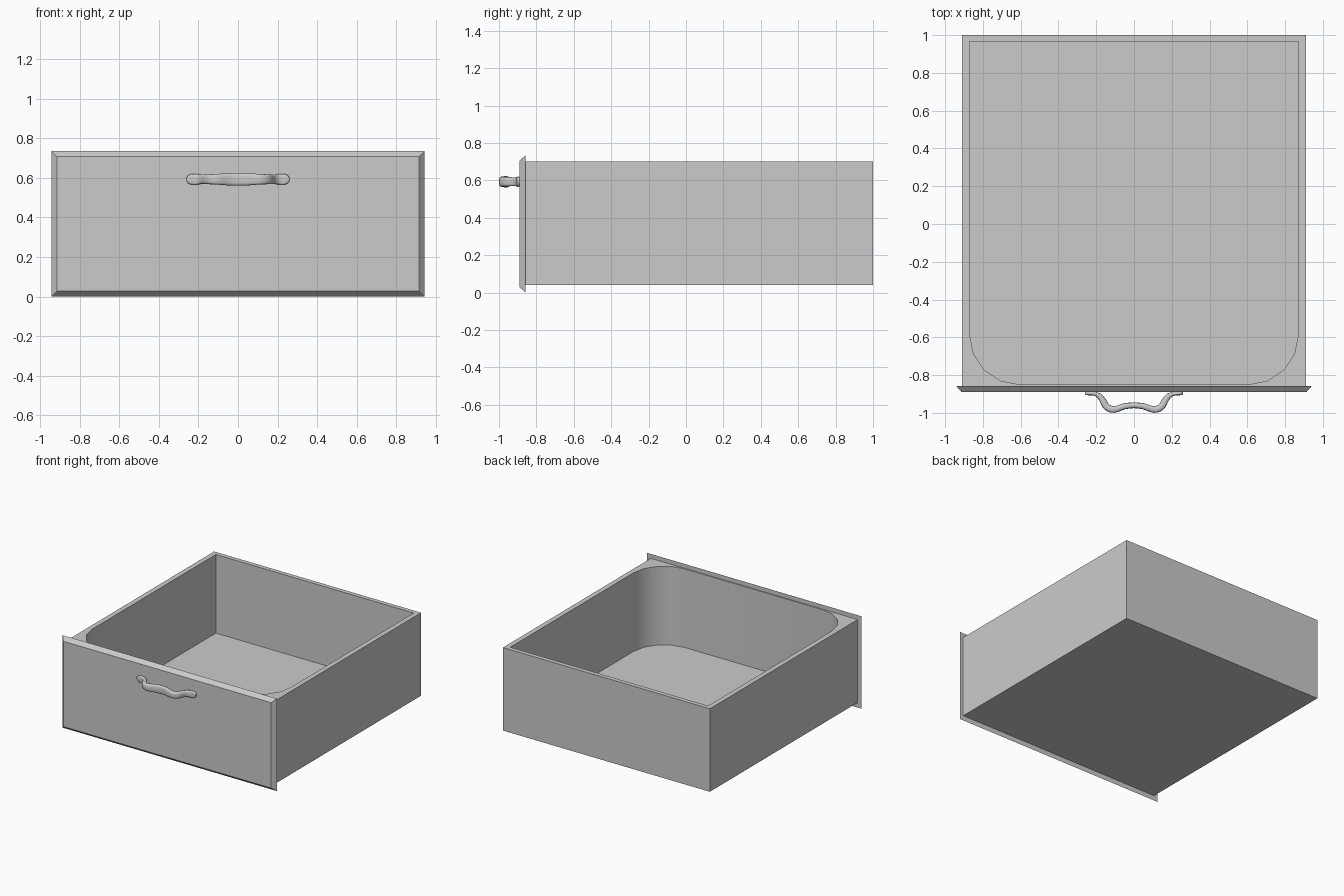
import bpy, bmesh, math
from mathutils import Vector

if "Cube" in bpy.data.objects:
    bpy.data.objects.remove(bpy.data.objects["Cube"])


def finish(bm, name, smooth=None):
    bmesh.ops.recalc_face_normals(bm, faces=bm.faces[:])
    me = bpy.data.meshes.new(name)
    bm.to_mesh(me)
    bm.free()
    ob = bpy.data.objects.new(name, me)
    bpy.context.collection.objects.link(ob)
    if smooth:
        bpy.ops.object.select_all(action='DESELECT')
        ob.select_set(True)
        bpy.context.view_layer.objects.active = ob
        bpy.ops.object.shade_smooth_by_angle(angle=math.radians(smooth))
    return ob


def ring(bm, pts):
    return [bm.verts.new(p) for p in pts]


def skin(bm, a, b):
    n = len(a)
    for i in range(n):
        bm.faces.new((a[i], a[(i + 1) % n], b[(i + 1) % n], b[i]))


def rect(hx, lo, hi):
    return [(-hx, lo), (hx, lo), (hx, hi), (-hx, hi)]


# Drawer box: square outside, rounded front corners inside
FRONT, Z0, Z1, FLOOR = -0.857, 0.04, 0.70, 0.075
outer = rect(0.91, FRONT, 1.0)
r = 0.265
arc = [(0.605 + r * math.sin(a), -0.585 - r * math.cos(a))
       for a in (math.radians(22.5 * i) for i in range(5))]
inner = arc + [(0.87, 0.965), (-0.87, 0.965)] + [(-x, y) for x, y in reversed(arc)]
bm = bmesh.new()
ob_, ot = (ring(bm, [(x, y, z) for x, y in outer]) for z in (Z0, Z1))
it, ib = (ring(bm, [(x, y, z) for x, y in inner]) for z in (Z1, FLOOR))
skin(bm, ob_, ot)
skin(bm, it, ib)
bm.faces.new(ob_)
bm.faces.new(ib)
rim = [bm.edges.get((l[i], l[i - 1])) for l in (ot, it) for i in range(len(l))]
bmesh.ops.triangle_fill(bm, edges=rim, use_beauty=True, normal=(0, 0, 1))
finish(bm, "drawer_box", 35)

# Front panel with chamfered border
bm = bmesh.new()
back = ring(bm, [(x, FRONT, z) for x, z in rect(0.942, 0.0, 0.735)])
face = ring(bm, [(x, -0.889, z) for x, z in rect(0.914, 0.028, 0.707)])
skin(bm, back, face)
bm.faces.new(back)
bm.faces.new(face)
finish(bm, "front_panel")

# Handle: rounded section swept along a wavy path (x, y, half height, half thickness)
half = [(0.0, -0.960, 0.032, 0.015), (0.05, -0.965, 0.031, 0.016),
        (0.09, -0.979, 0.028, 0.017), (0.12, -0.981, 0.026, 0.018),
        (0.148, -0.965, 0.025, 0.018), (0.165, -0.935, 0.024, 0.017),
        (0.185, -0.909, 0.024, 0.014), (0.212, -0.898, 0.027, 0.010),
        (0.235, -0.897, 0.027, 0.010), (0.252, -0.897, 0.020, 0.009),
        (0.260, -0.897, 0.007, 0.006)]
keys = [Vector((-x, y, h, t)) for x, y, h, t in reversed(half[1:])] + [Vector(k) for k in half]
path = []
for i in range(len(keys) - 1):
    p0, p1, p2, p3 = (keys[max(0, min(len(keys) - 1, i + k))] for k in (-1, 0, 1, 2))
    for s in (0, 0.5):
        path.append(0.5 * (2 * p1 + (p2 - p0) * s + (2 * p0 - 5 * p1 + 4 * p2 - p3) * s ** 2
                           + (3 * p1 - p0 - 3 * p2 + p3) * s ** 3))
path.append(keys[-1])


def power(v):
    return math.copysign(abs(v) ** 0.6, v)


bm = bmesh.new()
rings = []
for i, p in enumerate(path):
    d = path[min(i + 1, len(path) - 1)] - path[max(i - 1, 0)]
    n = Vector((-d[1], d[0], 0)).normalized()
    pts = []
    for k in range(16):
        a = math.tau * k / 16
        pts.append(Vector((p[0], p[1], 0.593 + p[2] * power(math.sin(a))))
                   + n * p[3] * power(math.cos(a)))
    rings.append(ring(bm, pts))
for a, b in zip(rings, rings[1:]):
    skin(bm, a, b)
bm.faces.new(rings[0])
bm.faces.new(rings[-1])
handle = finish(bm, "handle", 50)
